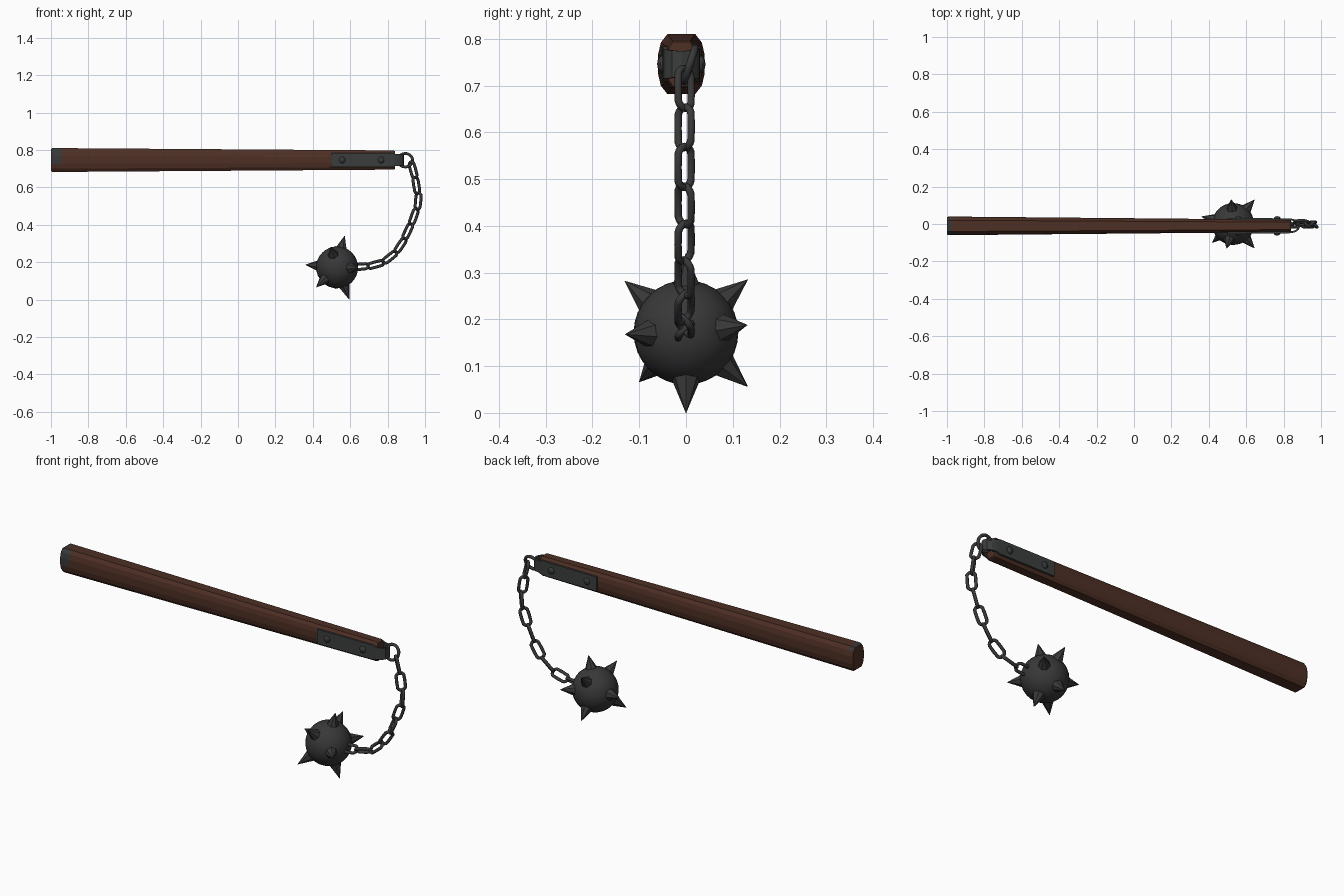
import bpy, bmesh, math
from mathutils import Vector, Matrix

if "Cube" in bpy.data.objects:
    bpy.data.objects.remove(bpy.data.objects["Cube"])


def material(name, rgb):
    m = bpy.data.materials.new(name)
    m.diffuse_color = (*rgb, 1)
    m.use_nodes = True
    m.node_tree.nodes["Principled BSDF"].inputs["Base Color"].default_value = m.diffuse_color
    return m


WOOD = material("dark wood", (0.075, 0.029, 0.018))
IRON = material("dark iron", (0.04, 0.04, 0.04))
STEEL = material("strap steel", (0.044, 0.046, 0.046))


def add_object(name, bm, *mats):
    bmesh.ops.recalc_face_normals(bm, faces=bm.faces)
    me = bpy.data.meshes.new(name)
    bm.to_mesh(me)
    bm.free()
    for m in mats:
        me.materials.append(m)
    ob = bpy.data.objects.new(name, me)
    bpy.context.collection.objects.link(ob)
    return ob


def smooth(ob, angle=40):
    bpy.ops.object.select_all(action='DESELECT')
    ob.select_set(True)
    bpy.context.view_layer.objects.active = ob
    bpy.ops.object.shade_smooth_by_angle(angle=math.radians(angle))


CY, CZ = -0.01, 0.746

# handle: tapered, faceted oval shaft with small bevels at both ends
quarter = [(0.05, 0.02), (0.044, 0.046), (0.03, 0.064)]
section = (quarter + [(-y, z) for y, z in reversed(quarter)]
           + [(-y, -z) for y, z in quarter] + [(y, -z) for y, z in reversed(quarter)])
bm = bmesh.new()
rings = []
for x, s in [(-1, 0.92), (-0.992, 1), (-0.975, 1), (-0.94, 1), (0.832, 1), (0.84, 0.92)]:
    t = (x + 1) / 1.84
    sy, sz = s * (1 - 0.34 * t), s * (1 - 0.2 * t)
    rings.append([bm.verts.new((x, CY + y * sy, CZ + z * sz)) for y, z in section])
n = len(section)
for a, b in zip(rings, rings[1:]):
    for i in range(n):
        bm.faces.new((a[i], a[(i + 1) % n], b[(i + 1) % n], b[i]))
bm.faces.new(rings[0])
bm.faces.new(rings[-1])
# iron tip on the upper front of the grip end
for f in bm.faces:
    c = f.calc_center_median()
    front = c.x < -0.94 and c.y < CY - 0.02 and c.z > CZ - 0.02
    top = c.x < -0.975 and c.z > CZ + 0.04
    if len(f.verts) == 4 and (front or top):
        f.material_index = 1
add_object("handle", bm, WOOD, IRON)

# strap: steel band folded round the handle tip
side = [(0.5, 0.038, 0.038), (0.82, 0.035, 0.038), (0.84, 0.034, 0.031),
        (0.862, 0.029, 0.031), (0.878, 0.017, 0.029)]
path = ([(x, -y, h) for x, y, h in side] + [(0.883, 0, 0.028)]
        + [(x, y, h) for x, y, h in reversed(side)])
bm = bmesh.new()
cols = [[bm.verts.new((x, CY + y, CZ + k * h)) for k in (-1, 1)] for x, y, h in path]
for a, b in zip(cols, cols[1:]):
    bm.faces.new((a[0], b[0], b[1], a[1]))
strap = add_object("strap", bm, STEEL)
mod = strap.modifiers.new("thickness", 'SOLIDIFY')
mod.thickness = 0.01
mod.offset = 0

# rivets on both sides of the strap
bm = bmesh.new()
for x in (0.557, 0.765):
    for s in (-1, 1):
        m = (Matrix.Translation((x, CY + s * 0.041, CZ))
             @ Matrix.Diagonal((1, 0.6, 1, 1)))
        bmesh.ops.create_uvsphere(bm, u_segments=10, v_segments=6, radius=0.018, matrix=m)
smooth(add_object("rivets", bm, IRON))


def link(name, centre, matrix, major, minor, stretch):
    bpy.ops.mesh.primitive_torus_add(major_segments=20, minor_segments=8,
                                     major_radius=major, minor_radius=minor)
    ob = bpy.context.object
    ob.name = name
    for v in ob.data.vertices:
        if abs(v.co.x) > 1e-4:
            v.co.x += math.copysign(stretch, v.co.x)
    ob.data.transform(Matrix.Translation(centre) @ matrix)
    ob.data.materials.append(IRON)
    smooth(ob, 60)


# ring through the strap
link("ring", (0.895, 0.008, 0.745), Matrix.Rotation(math.radians(72), 4, 'X'), 0.038, 0.008, 0)

# chain: links along a hanging arc, turned alternately
pts = [(0.925, 0.735), (0.945, 0.66), (0.957, 0.59), (0.964, 0.53), (0.945, 0.455),
       (0.91, 0.37), (0.868, 0.288), (0.815, 0.228), (0.75, 0.19), (0.68, 0.178), (0.61, 0.172)]
pts = [Vector((x, -0.003, z)) for x, z in pts]
lengths = [(b - a).length for a, b in zip(pts, pts[1:])]
total, count = sum(lengths), 9


def along(d):
    for a, b, l in zip(pts, pts[1:], lengths):
        if d <= l:
            return a.lerp(b, d / l)
        d -= l
    return pts[-1]


for i in range(count):
    d = total * (i + 0.5) / count
    t = (along(d + 0.03) - along(d - 0.03 if d > 0.03 else 0)).normalized()
    side_dir = Vector((0, 1, 0))
    basis = Matrix((t, side_dir, t.cross(side_dir))).transposed().to_4x4()
    roll = Matrix.Rotation(math.radians(45 if i % 2 else -45), 4, 'X')
    link(f"chain_link_{i + 1}", along(d), basis @ roll, 0.02, 0.008, 0.024)

# spiked ball
ball = Vector((0.53, 0, 0.172))
bm = bmesh.new()
bmesh.ops.create_uvsphere(bm, u_segments=32, v_segments=16, radius=0.112,
                          matrix=Matrix.Translation(ball))
smooth(add_object("ball", bm, IRON))

# spikes: direction from the ball centre to each tip
tips = [(0.04, 0, 0.169), (0.065, 0, -0.172), (-0.17, 0.04, 0.014),
        (0.115, 0.131, 0.016), (0.115, -0.13, -0.004), (-0.035, -0.131, 0.11),
        (-0.01, 0.132, 0.113), (-0.01, 0.132, -0.116), (-0.112, -0.1, -0.106)]
bm = bmesh.new()
for tip in tips:
    d = Vector(tip)
    depth = d.length - 0.085
    m = (Matrix.Translation(ball + d.normalized() * (0.085 + depth / 2))
         @ d.to_track_quat('Z', 'Y').to_matrix().to_4x4())
    bmesh.ops.create_cone(bm, cap_ends=True, segments=7, radius1=0.039, radius2=0.0005,
                          depth=depth, matrix=m)
add_object("spikes", bm, IRON)
